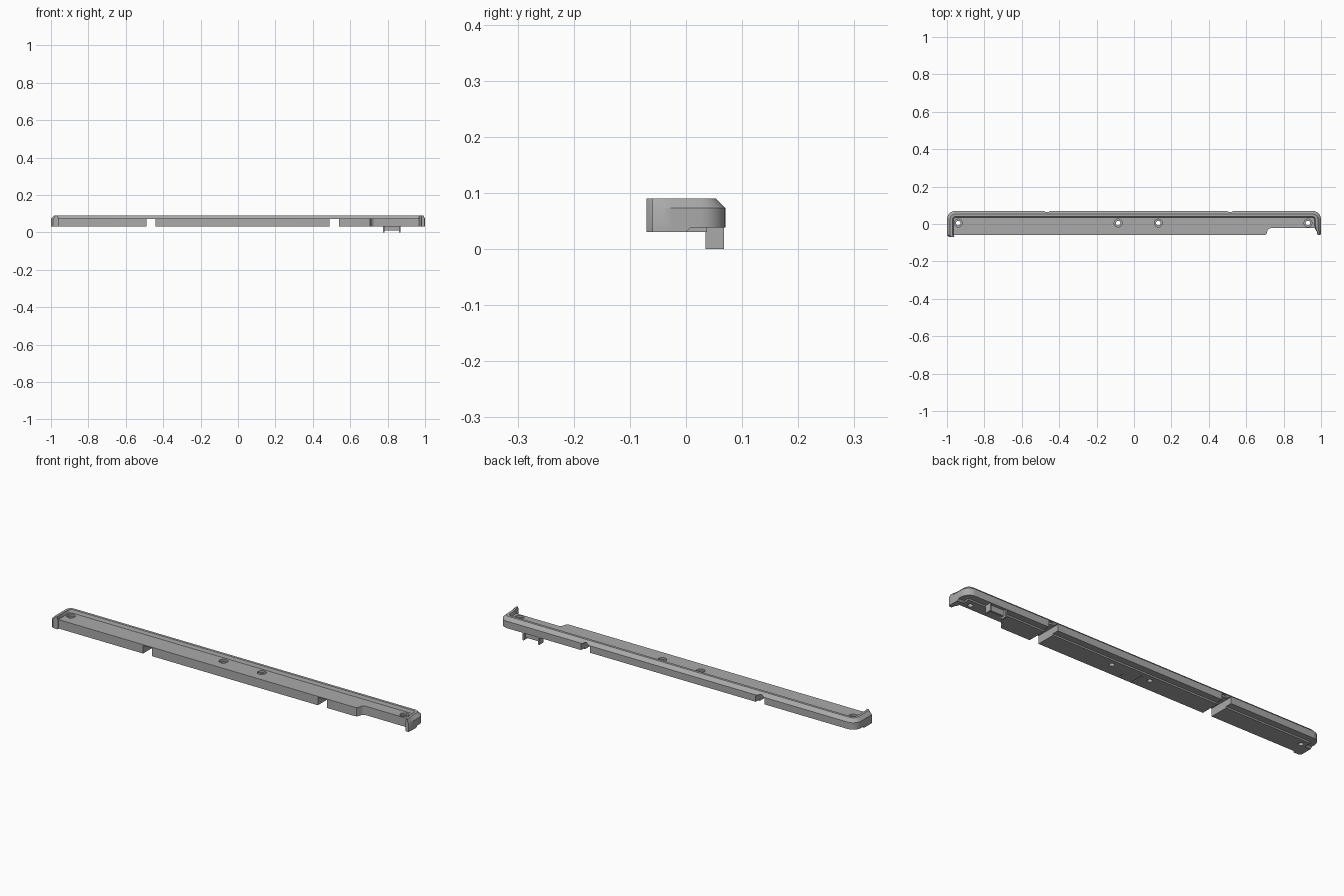
import bpy, bmesh, math
from mathutils import Matrix, Vector

cube = bpy.data.objects.get("Cube")
if cube:
    bpy.data.objects.remove(cube, do_unlink=True)

grey = bpy.data.materials.new("mid grey")
grey.use_nodes = True
grey.diffuse_color = (0.4, 0.4, 0.4, 1)
grey.node_tree.nodes["Principled BSDF"].inputs["Base Color"].default_value = (0.4, 0.4, 0.4, 1)


def finish(name, bm):
    bmesh.ops.recalc_face_normals(bm, faces=bm.faces)
    mesh = bpy.data.meshes.new(name)
    bm.to_mesh(mesh)
    bm.free()
    mesh.materials.append(grey)
    obj = bpy.data.objects.new(name, mesh)
    bpy.context.collection.objects.link(obj)
    return obj


def box(name, x0, x1, y0, y1, z0, z1):
    bm = bmesh.new()
    centre = Vector((x0 + x1, y0 + y1, z0 + z1)) / 2
    size = Matrix.Diagonal((x1 - x0, y1 - y0, z1 - z0, 1))
    bmesh.ops.create_cube(bm, size=1, matrix=Matrix.Translation(centre) @ size)
    return finish(name, bm)


def cylinder(name, centre, radius, depth, axis="Z"):
    bm = bmesh.new()
    turn = Matrix.Rotation(math.pi / 2, 4, "X") if axis == "Y" else Matrix()
    bmesh.ops.create_cone(bm, cap_ends=True, segments=32, radius1=radius, radius2=radius,
                          depth=depth, matrix=Matrix.Translation(centre) @ turn)
    return finish(name, bm)


def combine(target, tool, operation):
    mod = target.modifiers.new("combine", "BOOLEAN")
    mod.operation, mod.solver, mod.object = operation, "EXACT", tool
    bpy.context.view_layer.objects.active = target
    bpy.ops.object.modifier_apply(modifier=mod.name)
    bpy.data.objects.remove(tool, do_unlink=True)


def cut(target, tool):
    tool.hide_render = True
    combine(target, tool, "DIFFERENCE")


# Raised rim: bevelled section swept round both ends and the back
R = 0.045
stations = [(-0.988, -0.07, 1, 0, 0.8), (-1, -0.06, 1, 0, 1), (-1, 0, 1, 0, 1), (-1, 0.008, 1, 0, 1)]
for side in (-1, 1):
    for i in range(9):
        a = math.pi / 2 * (i / 8 if side < 0 else 1 - i / 8)
        c, s = side * math.cos(a), math.sin(a)
        stations.append((side * (1 - R) + R * c, 0.07 - R + R * s, -c, -s, 1))
stations += [(1, 0.008, -1, 0, 1), (1, 0, -1, 0, 1), (1, -0.025, -1, 0, 0.9),
             (1, -0.045, -1, 0, 0.6), (0.997, -0.06, -1, 0, 0.45)]

bm = bmesh.new()
rings = []
for x, y, nx, ny, scale in stations:
    low = 0.03 if y <= 0 else 0.038
    section = [(0, low), (0, 0.073), (0.017, 0.09), (0.03, 0.09), (0.035, 0.075), (0.035, low)]
    rings.append([bm.verts.new((x + nx * d * scale, y + ny * d * scale, z)) for d, z in section])
for a, b in zip(rings, rings[1:]):
    for i in range(len(a)):
        j = (i + 1) % len(a)
        bm.faces.new((a[i], a[j], b[j], b[i]))
bm.faces.new(rings[0])
bm.faces.new(rings[-1])
body = finish("bar_body", bm)

# Floor slab with a rounded step in its front edge
outline = [(-0.967, 0.037), (-0.967, -0.06), (0.695, -0.06), (0.705, -0.057), (0.71, -0.05),
           (0.715, -0.032), (0.722, -0.025), (0.732, -0.022), (0.967, -0.022), (0.967, 0.037)]
bm = bmesh.new()
base = bm.faces.new([bm.verts.new((x, y, 0.03)) for x, y in outline])
top = bmesh.ops.extrude_face_region(bm, geom=[base])["geom"]
bmesh.ops.translate(bm, vec=(0, 0, 0.045), verts=[v for v in top if isinstance(v, bmesh.types.BMVert)])
combine(body, finish("floor_slab", bm), "UNION")

# Two cross channels, each with an arched mouth in the back wall
for x in (-0.465, 0.515):
    cut(body, box("channel_cutter", x - 0.025, x + 0.025, -0.1, 0.1, 0.01, 0.07))
    cut(body, cylinder("arch_cutter", (x, 0.07, 0.055), 0.0245, 0.04, "Y"))

# Counterbored screw holes
for x in (-0.94, -0.085, 0.13, 0.93):
    cut(body, cylinder("counterbore_cutter", (x, 0.005, 0.085), 0.021, 0.04))
    cut(body, cylinder("hole_cutter", (x, 0.005, 0.05), 0.012, 0.12))

# Shallow grooves underneath
for x, y in ((0.037, -0.03), (-0.035, 0.015)):
    cut(body, box("groove_cutter", x - 0.004, x + 0.004, -0.055, y, 0.02, 0.035))

# Hanging clip under the back ledge
box("clip_plate", 0.775, 0.87, 0.045, 0.055, 0.01, 0.042)
for name, x in (("clip_leg_right", 0.775), ("clip_leg_left", 0.862)):
    box(name, x, x + 0.008, 0.035, 0.068, 0, 0.042)

# Smooth the rounded walls, keep the edges crisp
bpy.ops.object.select_all(action="DESELECT")
body.select_set(True)
bpy.context.view_layer.objects.active = body
bpy.ops.object.shade_smooth_by_angle(angle=math.radians(30))
